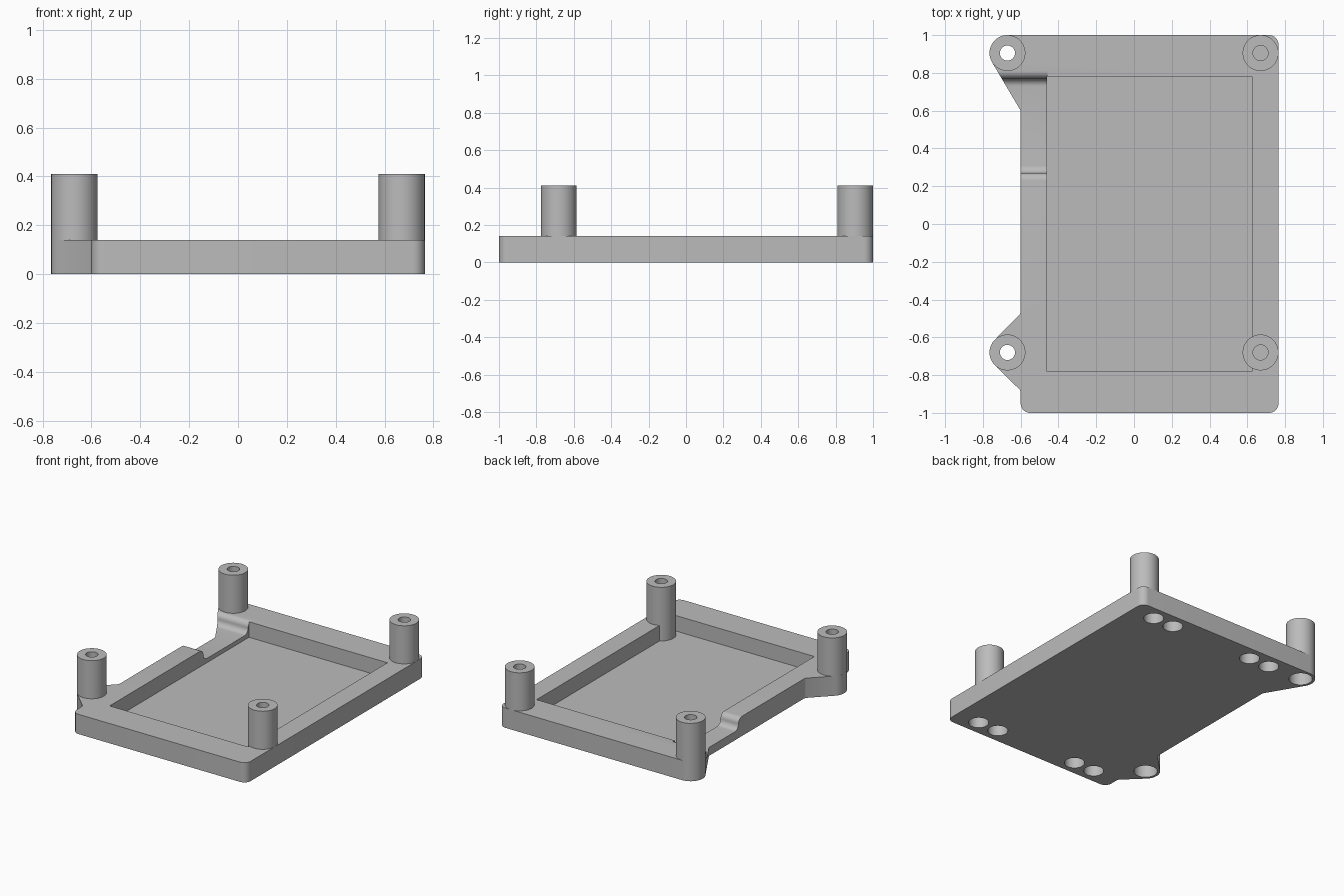
import bpy, bmesh
from math import sin, cos, pi, radians
from mathutils import Vector

old = bpy.data.objects.get("Cube")
if old:
    bpy.data.objects.remove(old, do_unlink=True)

TOP, POST_TOP, FLOOR = 0.14, 0.41, 0.03
POST_R, BORE_R = 0.095, 0.04
BACK, FRONT, SIDE = 0.905, -0.68, 0.67

grey = bpy.data.materials.new("plain grey")
grey.use_nodes = True
COLOR = (0.5, 0.5, 0.5, 1)
grey.diffuse_color = COLOR
grey.node_tree.nodes["Principled BSDF"].inputs["Base Color"].default_value = COLOR


def arc(cx, cy, r, start, end, steps=8):
    angles = [radians(start + (end - start) * i / steps) for i in range(steps + 1)]
    return [(cx + r * cos(a), cy + r * sin(a)) for a in angles]


def add_object(name, bm):
    bmesh.ops.recalc_face_normals(bm, faces=bm.faces)
    mesh = bpy.data.meshes.new(name)
    bm.to_mesh(mesh)
    bm.free()
    obj = bpy.data.objects.new(name, mesh)
    bpy.context.collection.objects.link(obj)
    return obj


def prism(name, points, push):
    """Extrude a closed outline of 3D points along a vector."""
    bm = bmesh.new()
    face = bm.faces.new([bm.verts.new(p) for p in points])
    new = bmesh.ops.extrude_face_region(bm, geom=[face])["geom"]
    bmesh.ops.translate(bm, vec=Vector(push),
                        verts=[v for v in new if isinstance(v, bmesh.types.BMVert)])
    return add_object(name, bm)


def cylinder(name, x, y, r, z0, z1):
    ring = arc(x, y, r, 0, 360, 48)[:-1]
    return prism(name, [(px, py, z0) for px, py in ring], (0, 0, z1 - z0))


def lathe(name, x, y, profile):
    """Spin a radius/height profile about a vertical axis."""
    bm = bmesh.new()
    verts = [bm.verts.new((r, 0, z)) for r, z in profile]
    edges = [bm.edges.new(pair) for pair in zip(verts, verts[1:])]
    bmesh.ops.spin(bm, geom=verts + edges, axis=(0, 0, 1), cent=(0, 0, 0),
                   angle=2 * pi, steps=48)
    bmesh.ops.remove_doubles(bm, verts=bm.verts, dist=0.0001)
    bmesh.ops.translate(bm, vec=(x, y, 0), verts=bm.verts)
    return add_object(name, bm)


def finish(obj):
    obj.data.materials.clear()
    obj.data.materials.append(grey)
    for face in obj.data.polygons:
        face.material_index = 0
    bpy.ops.object.select_all(action="DESELECT")
    obj.select_set(True)
    bpy.context.view_layer.objects.active = obj
    bpy.ops.object.shade_smooth_by_angle(angle=radians(30))


# Tray outline with rounded corners and two mounting ears
outline = arc(0.715, -0.95, 0.05, -90, 0)
outline += arc(0.715, 0.95, 0.05, 0, 90)
outline += arc(-SIDE, BACK, POST_R, 90, 210, 20)
outline += [(-0.6, 0.6), (-0.6, -0.465), (-0.605, -0.48)]
outline += arc(-SIDE, FRONT, POST_R, 135, 225, 16)
outline += [(-0.605, -0.877), (-0.6, -0.89)]
outline += arc(-0.55, -0.95, 0.05, 180, 270)
tray = prism("tray", [(x, y, 0) for x, y in outline], (0, 0, TOP))

# Recessed pocket
cutters = [prism("pocket_cutter",
                 [(-0.46, -0.78, FLOOR), (0.625, -0.78, FLOOR),
                  (0.625, 0.78, FLOOR), (-0.46, 0.78, FLOOR)], (0, 0, 0.3))]

# Lowered rim section with S-shaped ends
notch = arc(0.23, 0.10, 0.04, 90, 0) + arc(0.31, 0.10, 0.04, 180, 270)[1:]
notch += arc(0.73, 0.10, 0.04, 270, 360) + arc(0.81, 0.10, 0.04, 180, 90)[1:]
notch += [(0.81, 0.2), (0.23, 0.2)]
cutters.append(prism("notch_cutter", [(-0.459, y, z) for y, z in notch], (-0.5, 0, 0)))

# Blind round recesses on the underside
for y in (-0.895, 0.895):
    for x in (-0.405, -0.24, 0.418, 0.582):
        cutters.append(cylinder("recess_cutter", x, y, 0.066, -0.1, 0.1))

# Screw holes with counterbores through the ears
for y in (FRONT, BACK):
    cutters.append(cylinder("counterbore_cutter", -SIDE, y, 0.077, -0.1, 0.1))
    cutters.append(cylinder("bore_cutter", -SIDE, y, BORE_R, 0.05, 0.3))

for cutter in cutters:
    cutter.hide_render = True
    mod = tray.modifiers.new(cutter.name, "BOOLEAN")
    mod.operation = "DIFFERENCE"
    mod.solver = "EXACT"
    mod.object = cutter

# Bake the cuts and drop the cutters
graph = bpy.context.evaluated_depsgraph_get()
baked = bpy.data.meshes.new_from_object(tray.evaluated_get(graph))
tray.modifiers.clear()
tray.data = baked
for cutter in cutters:
    bpy.data.objects.remove(cutter, do_unlink=True)
finish(tray)

# Four standoff posts: through-bored on the ears, blind on the other side
for label, y in (("front", FRONT), ("back", BACK)):
    finish(lathe(label + "_ear_post", -SIDE, y,
                 [(BORE_R, TOP), (BORE_R, POST_TOP), (POST_R, POST_TOP), (POST_R, TOP)]))
    foot = FLOOR if y == FRONT else TOP
    finish(lathe(label + "_blind_post", SIDE, y,
                 [(0, TOP), (BORE_R, TOP), (BORE_R, POST_TOP),
                  (POST_R, POST_TOP), (POST_R, foot)]))
